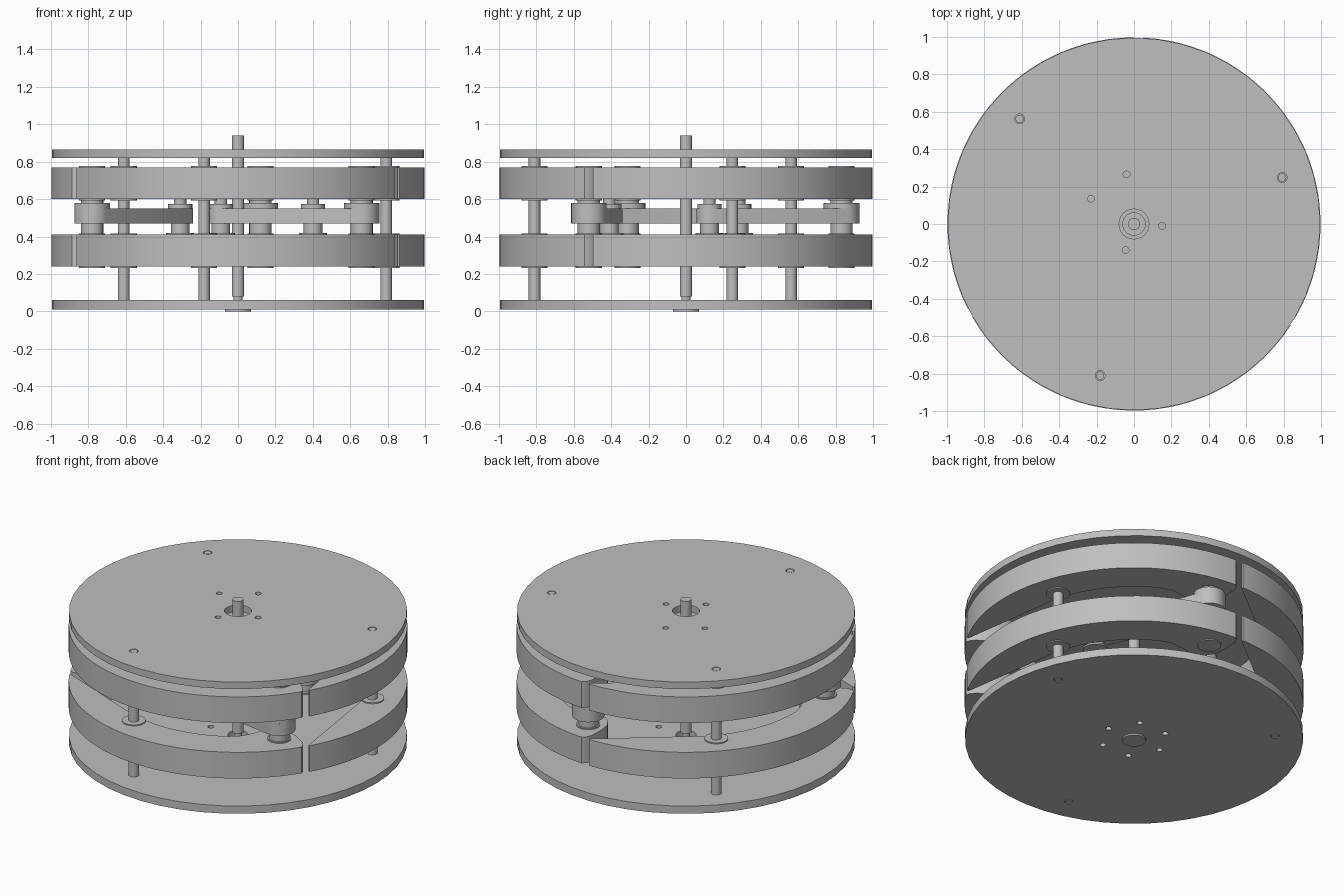
import bpy, bmesh, math
from mathutils import Vector

cube = bpy.data.objects.get("Cube")
if cube:
    bpy.data.objects.remove(cube)

grey = bpy.data.materials.new("plain_grey")
grey.use_nodes = True
colour = (0.52, 0.52, 0.52, 1)
grey.diffuse_color = colour
grey.node_tree.nodes["Principled BSDF"].inputs["Base Color"].default_value = colour


def polar(radius, degrees):
    a = math.radians(degrees)
    return Vector((radius * math.cos(a), radius * math.sin(a)))


def prism(name, outline, z0, z1):
    """Extrude a closed 2D outline between two heights."""
    bm = bmesh.new()
    face = bm.faces.new([bm.verts.new((p[0], p[1], z0)) for p in outline])
    top = bmesh.ops.extrude_face_region(bm, geom=[face])
    for v in top["geom"]:
        if isinstance(v, bmesh.types.BMVert):
            v.co.z = z1
    bmesh.ops.recalc_face_normals(bm, faces=bm.faces)
    mesh = bpy.data.meshes.new(name)
    bm.to_mesh(mesh)
    bm.free()
    mesh.materials.append(grey)
    mesh.shade_smooth()
    mesh.set_sharp_from_angle(angle=math.radians(30))
    obj = bpy.data.objects.new(name, mesh)
    bpy.context.scene.collection.objects.link(obj)
    return obj


def disc(name, centre, radius, z0, z1, sides=24):
    ring = [Vector(centre) + polar(radius, i * 360 / sides) for i in range(sides)]
    return prism(name, ring, z0, z1)


def drill(obj, holes):
    """Cut round holes, given as (centre, radius), through a plate."""
    for centre, radius in holes:
        cutter = disc("cutter", centre, radius, -1, 2)
        mod = obj.modifiers.new("hole", 'BOOLEAN')
        mod.operation, mod.solver, mod.object = 'DIFFERENCE', 'EXACT', cutter
        bpy.context.view_layer.update()
        graph = bpy.context.evaluated_depsgraph_get()
        mesh = bpy.data.meshes.new_from_object(obj.evaluated_get(graph))
        obj.modifiers.clear()
        obj.data = mesh
        bpy.data.objects.remove(cutter)
    obj.data.set_sharp_from_angle(angle=math.radians(30))


def shoe_outline(turn):
    """Curved shoe: pointed tip, widening band, rounded heel."""
    pts = [polar(0.997, turn - 30 + i * 117 / 30) for i in range(31)]
    heel = [(0.975, 88.2), (0.94, 88.9), (0.84, 89), (0.77, 88), (0.72, 85.5),
            (0.695, 82), (0.70, 78), (0.73, 73), (0.765, 67)]
    pts += [polar(r, turn + a) for r, a in heel]
    pts += [polar(0.775, turn + 61 - i * 5) for i in range(11)]
    pts.append(polar(0.985, turn - 30))
    return pts


def arm_outline(a, ra, b, rb, steps=12):
    """Tapered bar with two round ends."""
    d = b - a
    heading = math.degrees(math.atan2(d.y, d.x))
    lean = math.degrees(math.acos((ra - rb) / d.length))
    pts = []
    for i in range(steps + 1):
        pts.append(a + polar(ra, heading + lean + i * (360 - 2 * lean) / steps))
    for i in range(steps + 1):
        pts.append(b + polar(rb, heading - lean + i * 2 * lean / steps))
    return pts


origin = Vector((0, 0))
turns = (0, 120, 240)
layers = {"lower": (0.24, 0.41), "upper": (0.60, 0.77)}
post_holes = [(polar(0.83, t + 17.4), 0.026) for t in turns]

# Round end plates with their bolt holes
base = disc("base_plate", origin, 0.995, 0.01, 0.06, 48)
drill(base, post_holes + [(origin, 0.06)]
      + [(polar(0.195, i * 60), 0.018) for i in range(6)])
cover = disc("cover_plate", origin, 0.995, 0.82, 0.865, 48)
bolts = [(Vector((-0.04, 0.06)) + polar(0.2, 70 + i * 90 - 69), 0.018) for i in range(4)]
bolts = [((-0.04, 0.265), 0.018), ((-0.23, 0.135), 0.018),
         ((0.15, -0.01), 0.018), ((-0.045, -0.14), 0.018)]
drill(cover, post_holes + [(origin, 0.08)] + bolts)

# Central shaft and its bearing
disc("main_shaft", origin, 0.033, 0.08, 0.94)
disc("shaft_foot", origin, 0.024, 0.0, 0.08)
disc("bearing_cap", origin, 0.07, 0.0, 0.012)

for n, turn in enumerate(turns, 1):
    post = polar(0.83, turn + 17.4)
    heel = polar(0.84, turn + 81.8)
    knuckle = polar(0.42, turn + 17.4)

    # Fixed post with thin ends set in the plates
    disc(f"post_{n}", post, 0.031, 0.06, 0.82)
    disc(f"post_core_{n}", post, 0.022, 0.012, 0.864)

    # Paired shoes with bearing collars on both faces
    for layer, (z0, z1) in layers.items():
        prism(f"{layer}_shoe_{n}", shoe_outline(turn), z0, z1)
        for place, spot in (("post", post), ("heel", heel)):
            disc(f"{layer}_{place}_collar_{n}", spot, 0.07, z0 - 0.007, z1 + 0.007)

    # Link arm between heel pin and knuckle pin
    prism(f"link_arm_{n}", arm_outline(heel, 0.095, knuckle, 0.07), 0.47, 0.55)
    disc(f"heel_boss_{n}", heel, 0.095, 0.47, 0.58)
    disc(f"heel_pin_{n}", heel, 0.06, 0.41, 0.60)
    disc(f"knuckle_pin_{n}", knuckle, 0.033, 0.41, 0.60)
    disc(f"knuckle_washer_{n}", knuckle, 0.065, 0.55, 0.575)
    disc(f"knuckle_spacer_{n}", knuckle, 0.05, 0.42, 0.47)
    disc(f"knuckle_flange_{n}", knuckle, 0.075, 0.41, 0.42)
